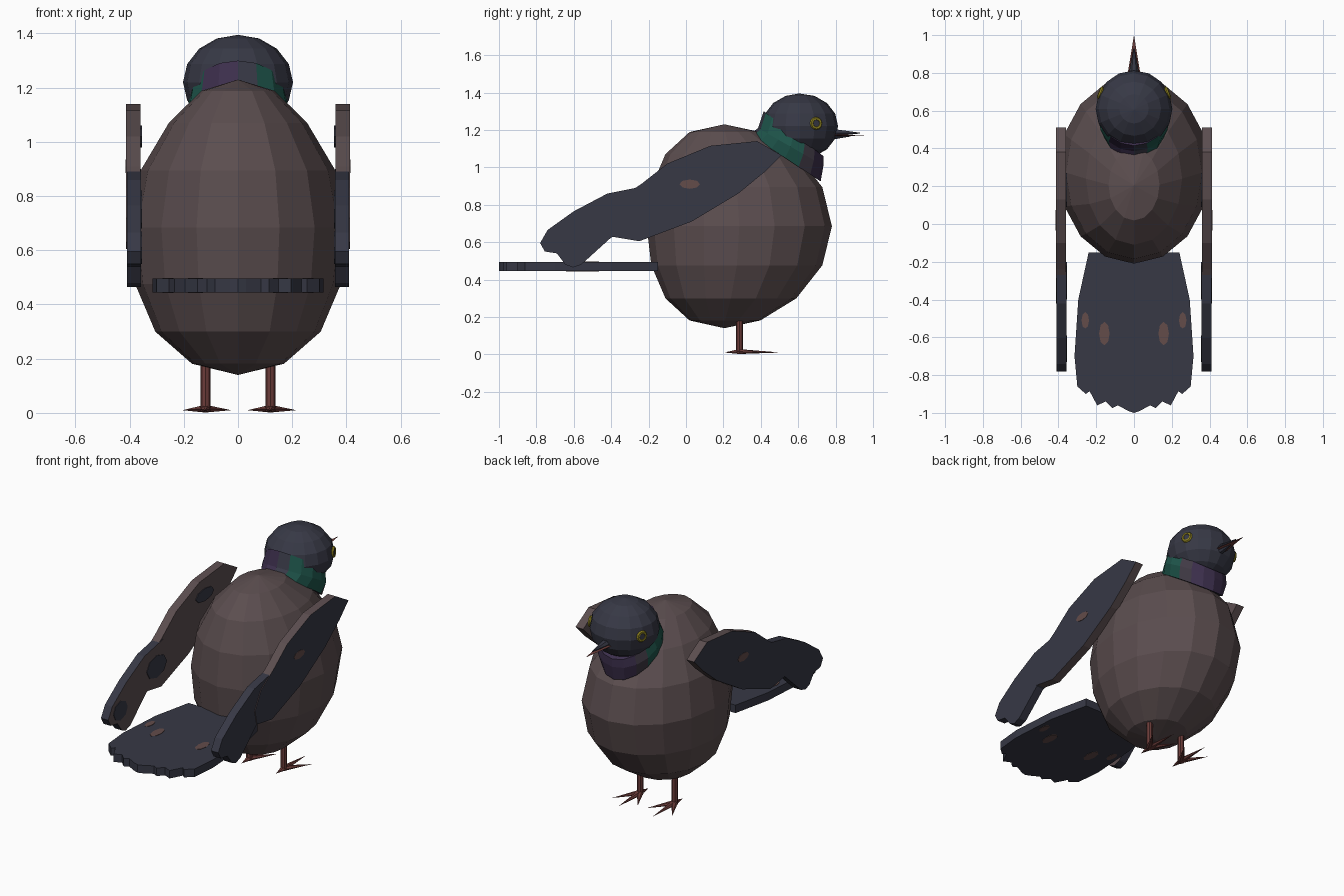
import bpy, bmesh, math
from mathutils import Vector

if "Cube" in bpy.data.objects:
    bpy.data.objects.remove(bpy.data.objects["Cube"])


def material(name, rgb):
    m = bpy.data.materials.new(name)
    m.diffuse_color = (*rgb, 1)
    m.use_nodes = True
    m.node_tree.nodes["Principled BSDF"].inputs["Base Color"].default_value = m.diffuse_color
    return m


BROWN = material("dusky brown", (0.105, 0.075, 0.078))
SLATE = material("dark slate", (0.038, 0.040, 0.060))
TEAL = material("teal sheen", (0.013, 0.090, 0.070))
PURPLE = material("purple sheen", (0.045, 0.028, 0.072))
PLUM = material("grey plum", (0.052, 0.042, 0.060))
RED = material("leg red", (0.150, 0.046, 0.042))
YELLOW = material("eye yellow", (0.28, 0.23, 0.015))
SPOT = material("spot brown", (0.125, 0.072, 0.068))


def finish(name, bm, mats, rule=None):
    bmesh.ops.recalc_face_normals(bm, faces=bm.faces)
    bm.normal_update()
    if rule:
        for f in bm.faces:
            f.material_index = rule(f)
    me = bpy.data.meshes.new(name)
    bm.to_mesh(me)
    bm.free()
    for m in mats:
        me.materials.append(m)
    ob = bpy.data.objects.new(name, me)
    bpy.context.collection.objects.link(ob)
    return ob


def loft(name, rings, mats, rule=None):
    """Skin a list of vertex rings; a ring of one point closes to a tip."""
    bm = bmesh.new()
    rows = [[bm.verts.new(p) for p in r] for r in rings]
    for a, b in zip(rows, rows[1:]):
        n = max(len(a), len(b))
        for i in range(n):
            j = (i + 1) % n
            q = [a[i % len(a)], a[j % len(a)], b[j % len(b)], b[i % len(b)]]
            bm.faces.new(list(dict.fromkeys(q)))
    for r in (rows[0], rows[-1]):
        if len(r) > 2:
            bm.faces.new(r)
    return finish(name, bm, mats, rule)


def ring(cy, z, rx, ry, n, tilt=0.0):
    return [(rx * math.sin(a), cy + ry * math.cos(a), z - tilt * math.cos(a))
            for a in (math.tau * i / n for i in range(n))]


def spike(name, start, end, r0, r1, mat, n=6, flat=1.0):
    """Tapered rod from start to end."""
    s, e = Vector(start), Vector(end)
    q = (e - s).to_track_quat('Z', 'Y')
    def circle(c, r):
        pts = []
        for i in range(n):
            o = q @ Vector((r * math.cos(math.tau * i / n), r * math.sin(math.tau * i / n), 0))
            o.z *= flat
            pts.append(c + o)
        return pts
    return loft(name, [circle(s, r0), circle(e, r1) if r1 else [e]], [mat])


def plate(name, outline, lo, hi, place, mats, rule=None):
    """Extrude a 2D outline between two levels."""
    bm = bmesh.new()
    a = [bm.verts.new(place(u, v, lo)) for u, v in outline]
    b = [bm.verts.new(place(u, v, hi)) for u, v in outline]
    bm.faces.new(a)
    bm.faces.new(b)
    for i in range(len(a)):
        j = (i + 1) % len(a)
        bm.faces.new((a[i], a[j], b[j], b[i]))
    return finish(name, bm, mats, rule)


def oval(cu, cv, ru, rv, n=8):
    return [(cu + ru * math.cos(math.tau * i / n), cv + rv * math.sin(math.tau * i / n)) for i in range(n)]


# Egg-shaped body, narrower at the shoulders
widths = [0.17, 0.305, 0.38, 0.40, 0.36, 0.255, 0.135]
rings = [[(0, 0.205, 0.14)]]
for k, w in enumerate(widths, 1):
    t = math.pi * k / 8
    rings.append(ring(0.195 + 0.09 * math.sin(t) ** 2, 0.685 - 0.545 * math.cos(t),
                      w, 0.495 * math.sin(t), 16))
loft("body", rings + [[(0, 0.205, 1.23)]], [BROWN])

# Head
rings = [[(0, 0.605, 1.045)]]
for k in range(1, 8):
    t = math.pi * k / 8
    rings.append(ring(0.61, 1.22 - 0.175 * math.cos(t), 0.203 * math.sin(t), 0.203 * math.sin(t), 16))
loft("head", rings + [[(0, 0.605, 1.395)]], [SLATE])


# Slanted neck collar with sheen bands chosen by compass angle
def neck_colour(f):
    c = f.calc_center_median()
    a = math.degrees(math.atan2(c.x, c.y - 0.55))
    if abs(a) < 38:
        return 1
    if abs(a) < 58:
        return 2
    if a > 160 or a < -178:
        return 3
    return 1 if a < -140 else 0


loft("neck", [ring(0.53, 1.05, 0.17, 0.19, 16, 0.125),
              ring(0.56, 1.11, 0.19, 0.175, 16, 0.10),
              ring(0.575, 1.18, 0.175, 0.16, 16, 0.12)],
     [TEAL, PURPLE, PLUM, SLATE], neck_colour)

# Beak: dark upper and lower bill around a longer red blade
spike("upper_bill", (0, 0.78, 1.185), (0, 0.93, 1.183), 0.03, 0.003, SLATE, flat=0.8)
spike("lower_bill", (0, 0.78, 1.163), (0, 0.88, 1.167), 0.025, 0.003, SLATE, flat=0.7)
spike("beak_blade", (0, 0.78, 1.172), (0, 1.0, 1.17), 0.036, 0, RED, flat=0.15)

# Tail fan with scalloped end
half = [(0.24, -0.15), (0.295, -0.4), (0.315, -0.7), (0.30, -0.86), (0.255, -0.90), (0.235, -0.885),
        (0.195, -0.96), (0.15, -0.94), (0.115, -0.975), (0.085, -0.96), (0.03, -0.99)]
flat_xy = lambda u, v, w: (u, v, w)
plate("tail", half + [(0, -1.0)] + [(-x, y) for x, y in reversed(half)], 0.445, 0.495, flat_xy, [SLATE])

wing = [(0.38, 1.14), (0.51, 1.065), (0.42, 0.975), (0.28, 0.86), (0.03, 0.71), (-0.25, 0.605),
        (-0.40, 0.63), (-0.42, 0.72), (-0.36, 0.83), (-0.24, 0.91), (-0.10, 1.02), (0.13, 1.115)]
feathers = [(-0.22, 0.90), (-0.42, 0.86), (-0.60, 0.765), (-0.74, 0.665), (-0.78, 0.595), (-0.755, 0.55),
            (-0.69, 0.54), (-0.645, 0.48), (-0.605, 0.465), (-0.56, 0.48), (-0.40, 0.625), (-0.25, 0.66)]

for side, s in (("left", -1), ("right", 1)):
    upright = lambda u, v, w, s=s: (s * w, u, v)
    outer_dark = lambda f, s=s: 1 if f.normal.x * s > 0.9 else 0
    inner_brown = lambda f, s=s: 0 if f.normal.x * s < -0.9 else 1

    # Wing and flight feathers: dark outside, brown lining
    plate(side + "_wing", wing, 0.36, 0.413, upright, [BROWN, SLATE], outer_dark)
    plate(side + "_flight_feathers", feathers, 0.358, 0.409, upright, [BROWN, SLATE], inner_brown)
    plate(side + "_wing_spot", oval(0.02, 0.91, 0.055, 0.025), 0.41, 0.415, upright, [SPOT])
    for i, (y, z, a, b) in enumerate([(-0.30, 0.75, 0.10, 0.07), (-0.66, 0.61, 0.07, 0.06),
                                      (0.18, 1.02, 0.09, 0.04)]):
        plate(f"{side}_lining_patch_{i}", oval(y, z, a, b), 0.355, 0.361, upright, [SLATE])

    # Tail spots on both faces
    for i, (x, y, a, b) in enumerate([(0.157, -0.58, 0.028, 0.062), (0.258, -0.51, 0.02, 0.044)]):
        plate(f"{side}_tail_spot_{i}", oval(s * x, y, a, b), 0.492, 0.497, flat_xy, [SPOT])
        plate(f"{side}_tail_under_spot_{i}", oval(s * x, y, a, b), 0.443, 0.448, flat_xy, [SPOT])

    # Eye: yellow ring with dark pupil, facing outward and slightly forward
    eye = Vector((s * 0.178, 0.695, 1.235))
    out = Vector((s, 0.4, 0.05)).normalized()
    bpy.ops.mesh.primitive_torus_add(major_segments=12, minor_segments=6, major_radius=0.025,
                                     minor_radius=0.01, location=eye,
                                     rotation=out.to_track_quat('Z', 'Y').to_euler())
    bpy.context.object.name = side + "_eye_ring"
    bpy.context.object.data.materials.append(YELLOW)
    spike(side + "_pupil", eye - out * 0.02, eye + out * 0.006, 0.024, 0.018, SLATE, 10)

    # Leg and toes
    x = s * 0.12
    spike(side + "_leg", (x, 0.285, 0.005), (x, 0.285, 0.30), 0.019, 0.019, RED, 8)
    for i, (dx, y) in enumerate([(0, 0.505), (-0.085, 0.43), (0.095, 0.43), (0, 0.205)]):
        spike(f"{side}_toe_{i}", (x, 0.285, 0.015), (x + dx, y, 0.01), 0.02, 0, RED, 6, 0.75)
